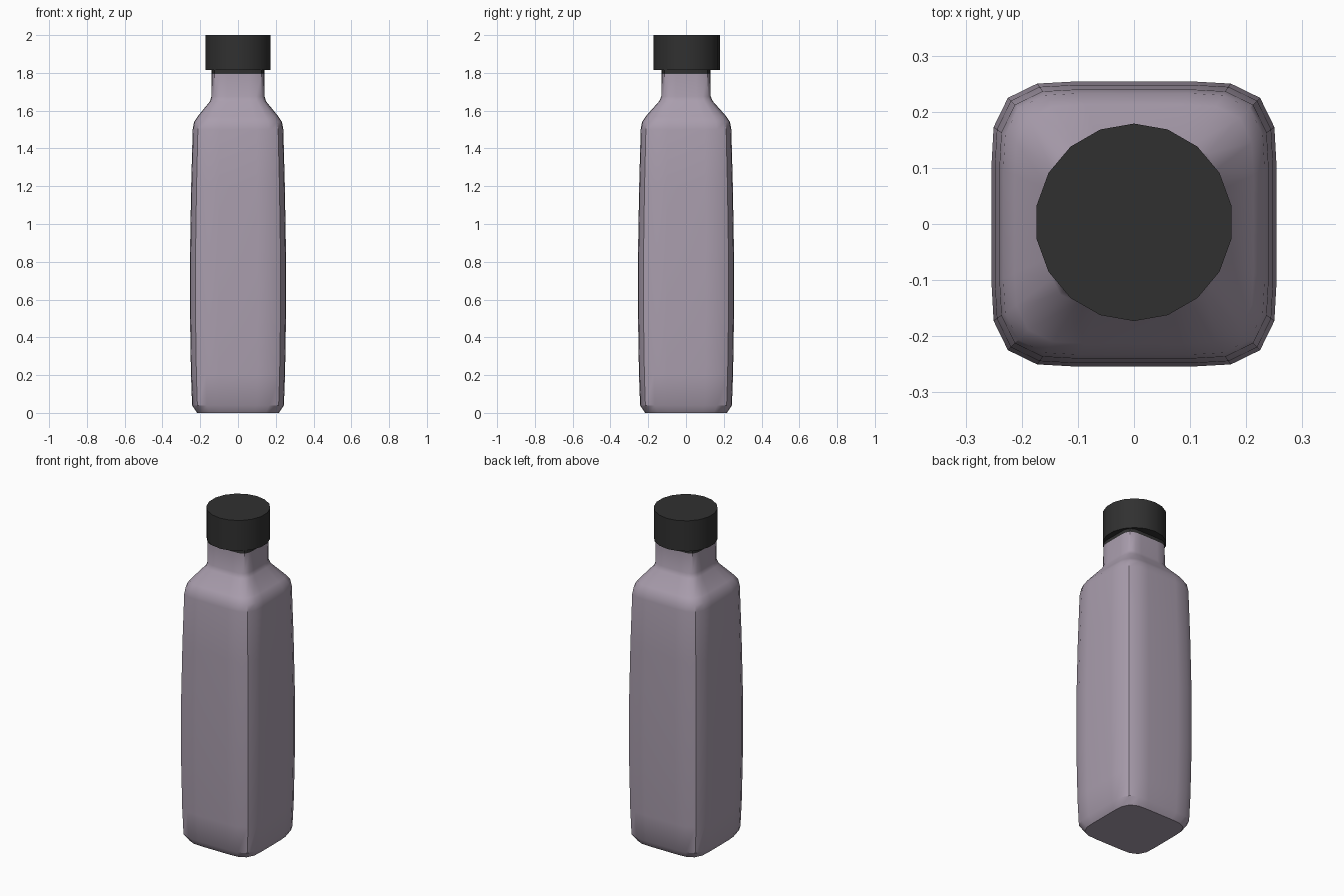
import bpy, bmesh, math

if "Cube" in bpy.data.objects:
    bpy.data.objects.remove(bpy.data.objects["Cube"])


def material(name, color):
    m = bpy.data.materials.new(name)
    m.diffuse_color = (*color, 1)
    m.use_nodes = True
    m.node_tree.nodes["Principled BSDF"].inputs["Base Color"].default_value = m.diffuse_color
    return m


def loft(name, section, levels, mat, angle, y_shift=0.0):
    """Stack scaled copies of a unit section at (z, half_x, half_y) and cap the ends."""
    bm = bmesh.new()
    rings = [[bm.verts.new((x * rx, y * ry + y_shift, z)) for x, y in section]
             for z, rx, ry in levels]
    n = len(section)
    for a, b in zip(rings, rings[1:]):
        for i in range(n):
            j = (i + 1) % n
            bm.faces.new((a[i], a[j], b[j], b[i]))
    bm.faces.new(rings[0][::-1])
    bm.faces.new(rings[-1])
    me = bpy.data.meshes.new(name)
    bm.to_mesh(me)
    bm.free()
    ob = bpy.data.objects.new(name, me)
    bpy.context.collection.objects.link(ob)
    me.materials.append(mat)
    bpy.ops.object.select_all(action='DESELECT')
    ob.select_set(True)
    bpy.context.view_layer.objects.active = ob
    bpy.ops.object.shade_smooth_by_angle(angle=math.radians(angle))
    return ob


# Rounded-square section: one corner turned through four quarters
corner = [(1, 0.41), (0.985, 0.68), (0.885, 0.885), (0.68, 0.985), (0.41, 1)]
square = []
for q in range(4):
    c, s = round(math.cos(q * math.pi / 2)), round(math.sin(q * math.pi / 2))
    square += [(c * x - s * y, s * x + c * y) for x, y in corner]

# 18-sided section for the cap
circle = [(math.cos(math.radians(10 + 20 * i)), math.sin(math.radians(10 + 20 * i)))
          for i in range(18)]

mauve = material("mauve", (0.40, 0.34, 0.42))
black = material("black", (0.03, 0.03, 0.03))

# Bottle body with shoulder and neck
profile = [(0, 0.217, 0.217), (0.04, 0.243, 0.243), (0.2, 0.249, 0.249),
           (0.5, 0.254, 0.254), (0.85, 0.254, 0.254), (1.2, 0.248, 0.248),
           (1.5, 0.24, 0.24), (1.54, 0.233, 0.233), (1.57, 0.213, 0.213),
           (1.65, 0.148, 0.142), (1.675, 0.141, 0.131), (1.795, 0.14, 0.129)]
loft("bottle_body", square, profile, mauve, 35)

# Dark collar between neck and cap
loft("neck_collar", square, [(1.795, 0.14, 0.129), (1.83, 0.14, 0.129)], black, 35)

# Screw cap
loft("cap", circle, [(1.815, 0.176, 0.176), (2.0, 0.176, 0.176)], black, 35, 0.003)
